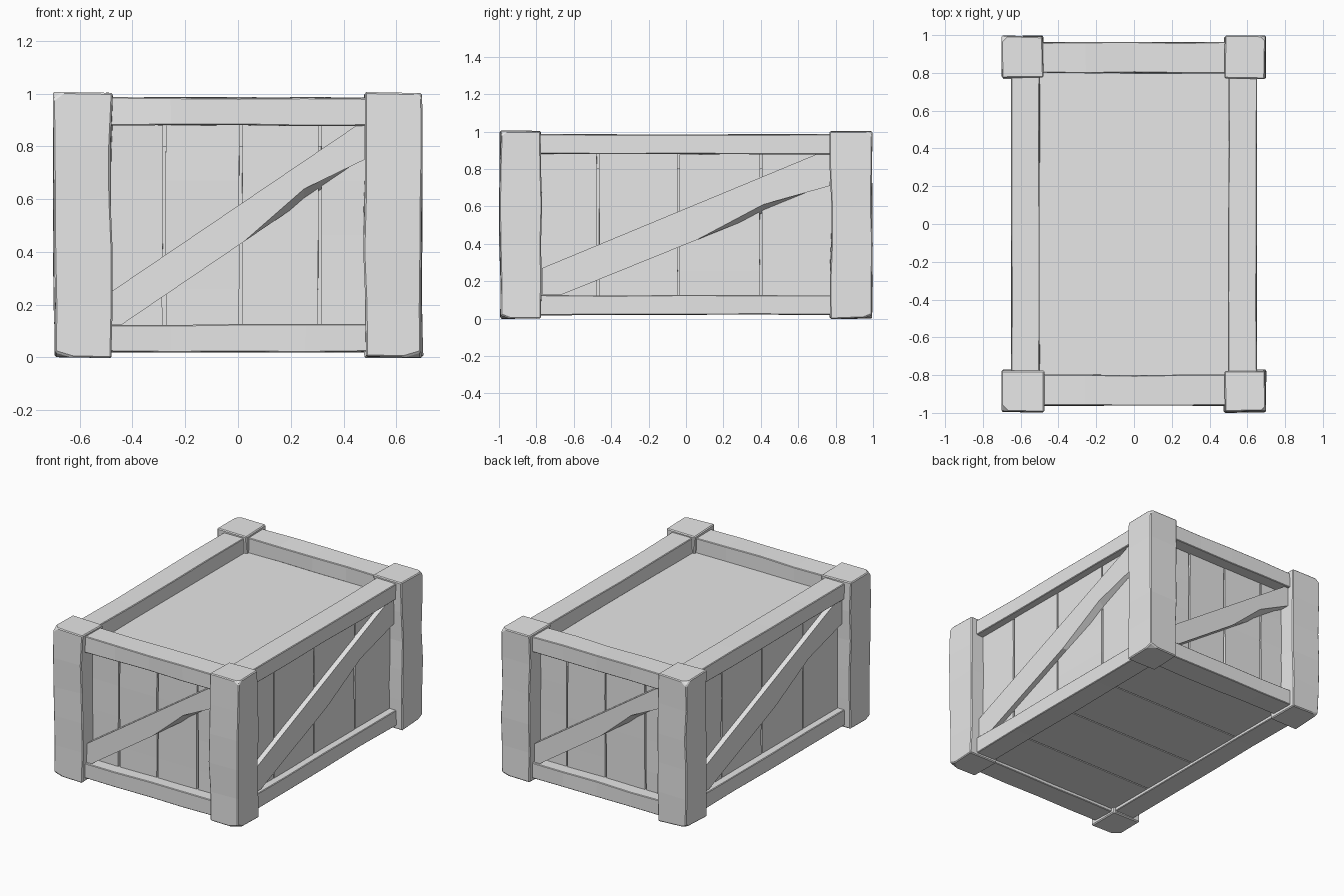
import bpy, bmesh, random
from math import pi
from mathutils import Matrix, Vector

random.seed(4)
if "Cube" in bpy.data.objects:
    bpy.data.objects.remove(bpy.data.objects["Cube"], do_unlink=True)

mat = bpy.data.materials.new("plain grey wood")
mat.use_nodes = True
GREY = (0.8, 0.8, 0.8, 1)
mat.diffuse_color = GREY
mat.node_tree.nodes["Principled BSDF"].inputs["Base Color"].default_value = GREY


def finish(name, bm, turn=0, bevel=0.0):
    """Turn the part to its side of the crate and link it."""
    bmesh.ops.transform(bm, matrix=Matrix.Rotation(turn * pi / 2, 4, "Z"), verts=bm.verts)
    bmesh.ops.recalc_face_normals(bm, faces=bm.faces)
    mesh = bpy.data.meshes.new(name)
    bm.to_mesh(mesh)
    bm.free()
    mesh.materials.append(mat)
    obj = bpy.data.objects.new(name, mesh)
    bpy.context.collection.objects.link(obj)
    if bevel:
        mod = obj.modifiers.new("worn edges", "BEVEL")
        mod.width = bevel
        mod.segments = 1
        mod.limit_method = "ANGLE"
        mod.angle_limit = 0.9
    return obj


def beam(lo, hi, axis=0, cuts=0, wobble=0.0):
    """Box between two corners, cut along one axis and roughened by hand."""
    lo, hi = Vector(lo), Vector(hi)
    bm = bmesh.new()
    bmesh.ops.create_cube(bm, size=1)
    for v in bm.verts:
        v.co = Vector((lo[i] + (v.co[i] + 0.5) * (hi[i] - lo[i]) for i in range(3)))
    if cuts:
        along = [e for e in bm.edges
                 if abs((e.verts[0].co - e.verts[1].co)[axis]) > 1e-4]
        bmesh.ops.subdivide_edges(bm, edges=along, cuts=cuts, use_grid_fill=True)
    for v in bm.verts:
        v.co += Vector([random.uniform(-wobble, wobble) for _ in range(3)])
    return bm


def chip(bm, point, normal):
    """Slice a worn corner off a part."""
    geom = bm.verts[:] + bm.edges[:] + bm.faces[:]
    cut = bmesh.ops.bisect_plane(bm, geom=geom, plane_co=point, plane_no=normal, clear_outer=True)
    edges = [g for g in cut["geom_cut"] if isinstance(g, bmesh.types.BMEdge)]
    if edges:
        bmesh.ops.contextual_create(bm, geom=edges)


def brace(name, outline, gouge, front, back, turn):
    """Diagonal board with a gouge in the lower outer edge."""
    bm = bmesh.new()
    rings = []
    for depth, lift in ((front, 0.045), (back, 0)):
        rings.append([bm.verts.new((u, -depth, z + (lift if i == gouge else 0)))
                      for i, (u, z) in enumerate(outline)])
    bm.faces.new(rings[0])
    bm.faces.new(rings[1][::-1])
    n = len(outline)
    for i in range(n):
        j = (i + 1) % n
        bm.faces.new((rings[0][i], rings[0][j], rings[1][j], rings[1][i]))
    finish(name, bm, turn)


def along(a, b, t):
    return (a[0] + (b[0] - a[0]) * t, a[1] + (b[1] - a[1]) * t)


# Inner body and recessed lid
finish("crate_body", beam((-0.58, -0.86, 0.06), (0.58, 0.86, 0.87)))
finish("lid_panel", beam((-0.59, -0.87, 0.8), (0.59, 0.87, 0.885)))

# Floor planks
seams = [-0.87, -0.46, -0.03, 0.4, 0.87]
for y0, y1 in zip(seams, seams[1:]):
    finish("floor_plank", beam((-0.59, y0 + 0.004, 0.04), (0.59, y1 - 0.004, 0.07)))

# Long and short walls: half span, outer, panel and inner depth, seams, brace ends
SHORT = dict(span=0.48, outer=0.962, panel=0.88, inner=0.80, seams=[-0.28, 0.01, 0.31],
             low=(-0.44, 0.125), high=(0.48, 0.75), top=(0.45, 0.88), foot=0.25)
LONG = dict(span=0.77, outer=0.65, panel=0.60, inner=0.50, seams=[-0.47, -0.04, 0.40],
            low=(-0.66, 0.13), high=(0.77, 0.71), top=(0.70, 0.88), foot=0.27)

for turn, side in enumerate(("front", "left", "back", "right")):
    w = LONG if turn % 2 else SHORT
    span, outer, panel = w["span"], w["outer"], w["panel"]

    # Rails at top and bottom
    for level, z0, z1 in (("top", 0.88, 0.985), ("bottom", 0.02, 0.125)):
        bm = beam((-span - 0.03, -outer, z0), (span + 0.03, -w["inner"], z1),
                  axis=0, cuts=3, wobble=0.003)
        finish(f"{side}_{level}_rail", bm, turn, 0.004)

    # Wall planks with narrow gaps
    edges = [-span - 0.05] + w["seams"] + [span + 0.05]
    for u0, u1 in zip(edges, edges[1:]):
        bm = beam((u0 + 0.006, -panel, 0.05), (u1 - 0.006, -panel + 0.05, 0.88),
                  axis=2, cuts=3, wobble=0.002)
        finish(f"{side}_plank", bm, turn)

    # Diagonal brace
    low, high, top = w["low"], w["high"], w["top"]
    outline = [(-span, low[1]), low, along(low, high, 0.5), along(low, high, 0.75),
               high, (span, top[1]), top, (-span, w["foot"])]
    brace(f"{side}_brace", outline, 3, outer - 0.015, panel - 0.02, turn)

# Corner posts, roughened and chipped at the outer foot and head
for sx, xn in ((-1, "right"), (1, "left")):
    for sy, yn in ((-1, "front"), (1, "back")):
        xs, ys = sorted((sx * 0.48, sx * 0.697)), sorted((sy * 0.773, sy * 0.994))
        bm = beam((xs[0], ys[0], 0.003), (xs[1], ys[1], 1.003), axis=2, cuts=4, wobble=0.006)
        chip(bm, (sx * 0.68, sy * 0.98, 0.012), (sx * 0.3, sy * 0.4, -1))
        chip(bm, (sx * 0.69, sy * 0.985, 0.99), (sx * 0.6, sy * 0.6, 0.8))
        finish(f"{yn}_{xn}_post", bm, 0, 0.006)
